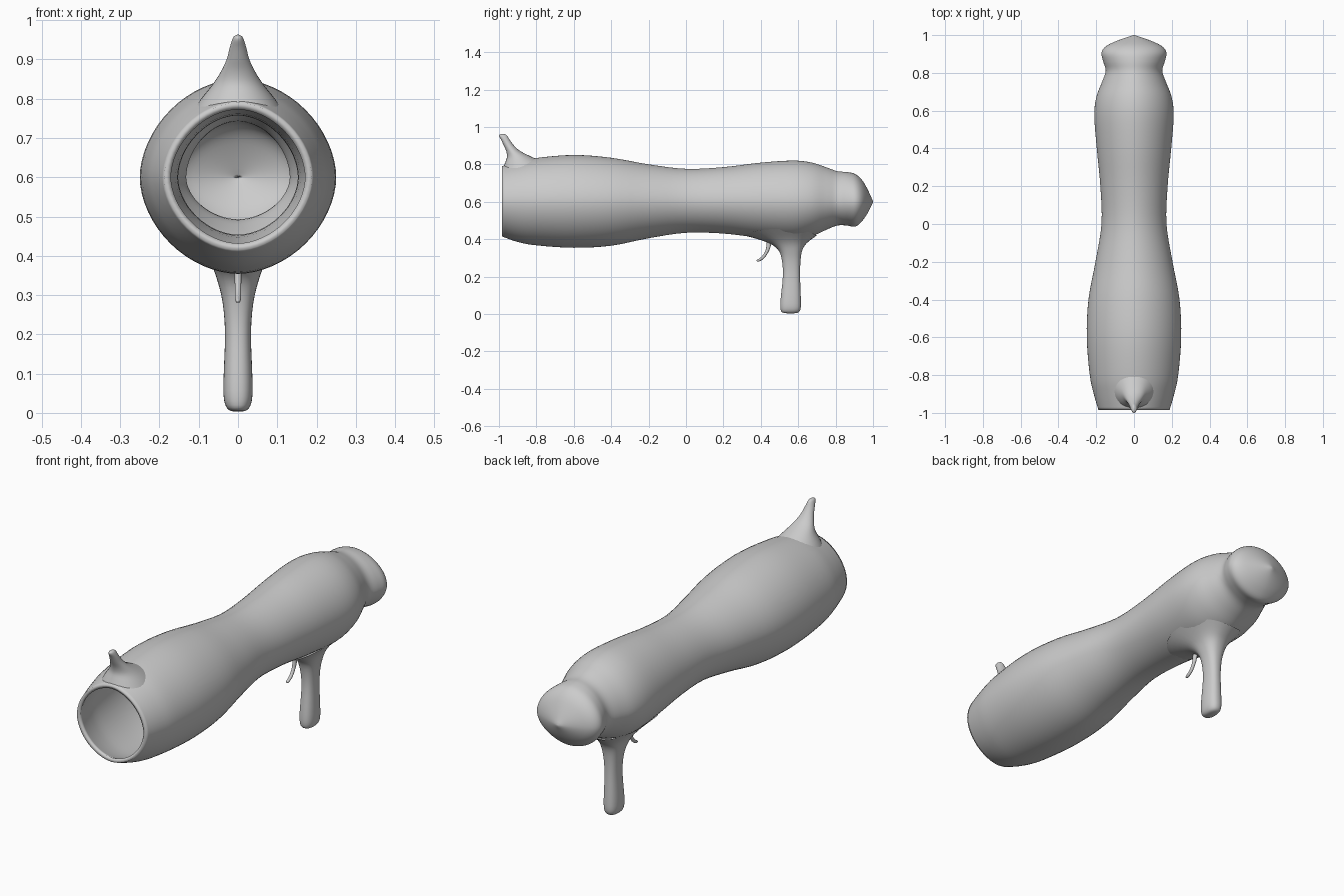
import bpy, bmesh, math


def smooth_rows(rows, steps):
    """Catmull-Rom interpolation between profile rows."""
    out = []
    for i in range(len(rows) - 1):
        a, b = rows[max(i - 1, 0)], rows[i]
        c, d = rows[i + 1], rows[min(i + 2, len(rows) - 1)]
        for s in range(steps):
            t = s / steps
            out.append([0.5 * (2 * q + (r - p) * t + (2 * p - 5 * q + 4 * r - w) * t * t
                               + (3 * q - p - 3 * r + w) * t ** 3)
                        for p, q, r, w in zip(a, b, c, d)])
    return out + [list(rows[-1])]


def loft(name, rows, place, sides, power, cap_start, cap_end):
    """Skin superellipse rings; place(row, u, v) gives the 3D point."""
    bm = bmesh.new()
    rings = []
    for row in rows:
        ring = []
        for k in range(sides):
            a = 2 * math.pi * k / sides
            c, s = math.cos(a), math.sin(a)
            u = math.copysign(abs(c) ** (2 / power), c)
            v = math.copysign(abs(s) ** (2 / power), s)
            ring.append(bm.verts.new(place(row, u, v)))
        rings.append(ring)
    for r0, r1 in zip(rings, rings[1:]):
        for k in range(sides):
            n = (k + 1) % sides
            bm.faces.new((r0[k], r0[n], r1[n], r1[k]))
    if cap_start:
        bm.faces.new(rings[0])
    if cap_end:
        bm.faces.new(rings[-1])
    bmesh.ops.recalc_face_normals(bm, faces=bm.faces[:])
    mesh = bpy.data.meshes.new(name)
    bm.to_mesh(mesh)
    bm.free()
    for p in mesh.polygons:
        p.use_smooth = True
    ob = bpy.data.objects.new(name, mesh)
    bpy.context.collection.objects.link(ob)
    return ob


# Tube body: y, half width, height above and below the axis
body_rows = [
    (-0.985, 0.188, 0.19, 0.185), (-0.9, 0.213, 0.213, 0.215), (-0.8, 0.234, 0.234, 0.233),
    (-0.6, 0.25, 0.25, 0.246), (-0.4, 0.241, 0.235, 0.235), (-0.2, 0.204, 0.2, 0.195),
    (0.0, 0.172, 0.176, 0.166), (0.2, 0.178, 0.185, 0.17), (0.4, 0.197, 0.209, 0.193),
    (0.57, 0.21, 0.22, 0.205), (0.67, 0.2, 0.21, 0.185), (0.75, 0.17, 0.184, 0.15),
    (0.81, 0.15, 0.163, 0.127), (0.86, 0.163, 0.159, 0.127), (0.905, 0.172, 0.148, 0.133),
    (0.94, 0.15, 0.118, 0.105), (0.97, 0.09, 0.068, 0.063), (1.0, 0.004, 0.003, 0.003)]


def place_body(r, u, v):
    return (r[1] * u, r[0], 0.6 + (r[2] if v > 0 else r[3]) * v)


body = loft("tube_body", smooth_rows(body_rows, 4), place_body, 64, 1.85, False, True)
wall = body.modifiers.new("wall", 'SOLIDIFY')
wall.thickness = 0.018
wall.offset = -1


# Upright parts: z, y front, y back, half width, side drop
def place_upright(r, u, v):
    return (r[3] * u, (r[1] + r[2]) / 2 + (r[2] - r[1]) / 2 * v, r[0] + r[4] * u * u)


# Sight horn above the muzzle
horn_rows = [
    (0.782, -0.978, -0.72, 0.135, -0.045), (0.812, -0.966, -0.765, 0.1, -0.02),
    (0.84, -0.957, -0.825, 0.065, -0.004), (0.87, -0.961, -0.885, 0.043, 0),
    (0.9, -0.974, -0.919, 0.029, 0), (0.93, -0.988, -0.942, 0.021, 0),
    (0.95, -0.999, -0.954, 0.015, 0), (0.959, -0.997, -0.963, 0.01, 0),
    (0.963, -0.984, -0.976, 0.002, 0)]
loft("sight_horn", smooth_rows(horn_rows, 3), place_upright, 32, 2, False, True)

# Grip flaring into the body
grip_rows = [
    (0.003, 0.55, 0.57, 0.006, 0), (0.008, 0.515, 0.6, 0.024, 0), (0.03, 0.505, 0.613, 0.035, 0),
    (0.08, 0.506, 0.614, 0.037, 0), (0.2, 0.518, 0.61, 0.033, 0), (0.28, 0.514, 0.612, 0.039, 0),
    (0.335, 0.498, 0.62, 0.052, 0), (0.37, 0.46, 0.638, 0.067, 0.005),
    (0.395, 0.4, 0.665, 0.092, 0.015), (0.42, 0.31, 0.7, 0.135, 0.035)]
loft("grip", smooth_rows(grip_rows, 3), place_upright, 32, 2.4, True, False)

# Curved trigger
trigger_rows = [
    (0.281, 0.38, 0.392, 0.004, 0), (0.287, 0.377, 0.404, 0.007, 0), (0.3, 0.396, 0.42, 0.008, 0),
    (0.32, 0.415, 0.434, 0.008, 0), (0.35, 0.428, 0.449, 0.009, 0), (0.4, 0.432, 0.462, 0.011, 0)]
loft("trigger", smooth_rows(trigger_rows, 3), place_upright, 16, 2, True, True)
